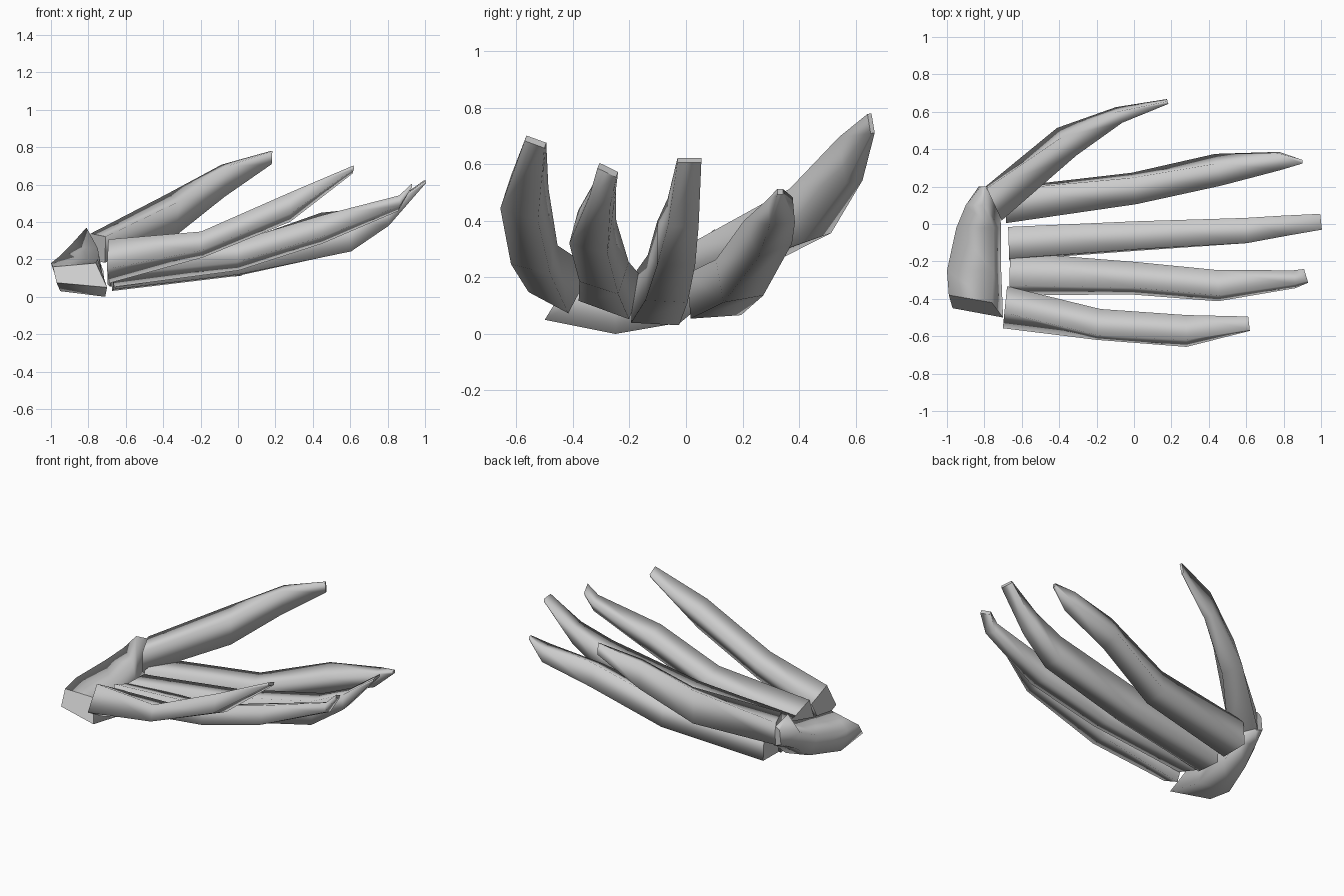
import bpy, bmesh
from math import radians, sin, cos
from mathutils import Vector


def loft(name, rings):
    """Skin equal-sized point rings, smooth sides and crisp flat end caps."""
    bm = bmesh.new()
    loops = [[bm.verts.new(p) for p in r] for r in rings]
    n = len(loops[0])
    for a, b in zip(loops, loops[1:]):
        for i in range(n):
            j = (i + 1) % n
            f = bm.faces.new((a[i], a[j], b[j], b[i]))
            f.smooth = True
    for loop in (loops[0], loops[-1]):
        cap = bm.faces.new(loop)
        for e in cap.edges:
            e.smooth = False
    bmesh.ops.recalc_face_normals(bm, faces=bm.faces)
    mesh = bpy.data.meshes.new(name)
    bm.to_mesh(mesh)
    bm.free()
    ob = bpy.data.objects.new(name, mesh)
    bpy.context.collection.objects.link(ob)
    return ob


def finger(name, stations):
    """Stations: x, y, z, width, height, roll; rings turn with the path."""
    pts = [Vector(s[:3]) for s in stations]
    rings = []
    for k, (x, y, z, w, h, roll) in enumerate(stations):
        t = pts[min(k + 1, len(pts) - 1)] - pts[max(k - 1, 0)]
        turn = 0.55 if k == 0 else 1.0     # knuckle end sits squarer
        side = Vector((-t.y * turn, t.x, 0)).normalized()
        up = Vector((0, 0, 1))
        c, s = cos(radians(roll)), sin(radians(roll))
        u, v = side * c + up * s, up * c - side * s
        rings.append([pts[k] + u * a * w / 2 + v * b * h / 2
                      for a, b in ((-1, -1), (1, -1), (1, 1), (-1, 1))])
    return loft(name, rings)


# Five tapering, upswept fingers
finger("thumb", [
    (-0.75, 0.11, 0.26, 0.19, 0.14, 5),
    (-0.36, 0.44, 0.435, 0.13, 0.20, 16),
    (-0.08, 0.583, 0.62, 0.065, 0.165, 9),
    (0.18, 0.655, 0.745, 0.015, 0.07, 10)])
finger("index_finger", [
    (-0.69, 0.10, 0.14, 0.18, 0.16, 4),
    (0.00, 0.19, 0.20, 0.145, 0.155, 10),
    (0.45, 0.29, 0.36, 0.13, 0.14, 22),
    (0.78, 0.337, 0.435, 0.09, 0.09, 5),
    (0.90, 0.333, 0.503, 0.02, 0.02, 0)])
finger("middle_finger", [
    (-0.67, -0.105, 0.12, 0.17, 0.17, -3),
    (0.00, -0.065, 0.195, 0.15, 0.16, -3),
    (0.60, -0.035, 0.32, 0.135, 0.155, 0),
    (0.80, -0.01, 0.43, 0.11, 0.10, 0),
    (1.00, 0.012, 0.615, 0.085, 0.015, 0)])
finger("ring_finger", [
    (-0.665, -0.265, 0.155, 0.19, 0.15, -20),
    (0.00, -0.29, 0.22, 0.145, 0.12, -18),
    (0.45, -0.33, 0.36, 0.14, 0.12, -15),
    (0.86, -0.295, 0.50, 0.08, 0.06, -20),
    (0.92, -0.277, 0.58, 0.075, 0.02, -25)])
finger("little_finger", [
    (-0.69, -0.445, 0.19, 0.16, 0.18, -28),
    (-0.19, -0.537, 0.28, 0.145, 0.105, -14),
    (0.28, -0.572, 0.48, 0.14, 0.12, -18),
    (0.615, -0.533, 0.68, 0.075, 0.02, -20)])

# Wedge-shaped palm: slanted heel, then (x, z) corners stepped along y
heel = [(-0.97, -0.45, 0.075), (-0.70, -0.50, 0.05),
        (-0.76, -0.42, 0.18), (-0.99, -0.38, 0.16)]
palm = [
    (-0.25, ((-0.95, 0.03), (-0.71, 0.00), (-0.75, 0.20), (-1.00, 0.18))),
    (-0.02, ((-0.88, 0.07), (-0.71, 0.04), (-0.75, 0.26), (-0.95, 0.22))),
    (0.10, ((-0.86, 0.16), (-0.72, 0.14), (-0.81, 0.37), (-0.90, 0.27))),
    (0.20, ((-0.83, 0.21), (-0.78, 0.19), (-0.79, 0.32), (-0.82, 0.30)))]
loft("palm", [heel] + [[(x, y, z) for x, z in ring] for y, ring in palm])
